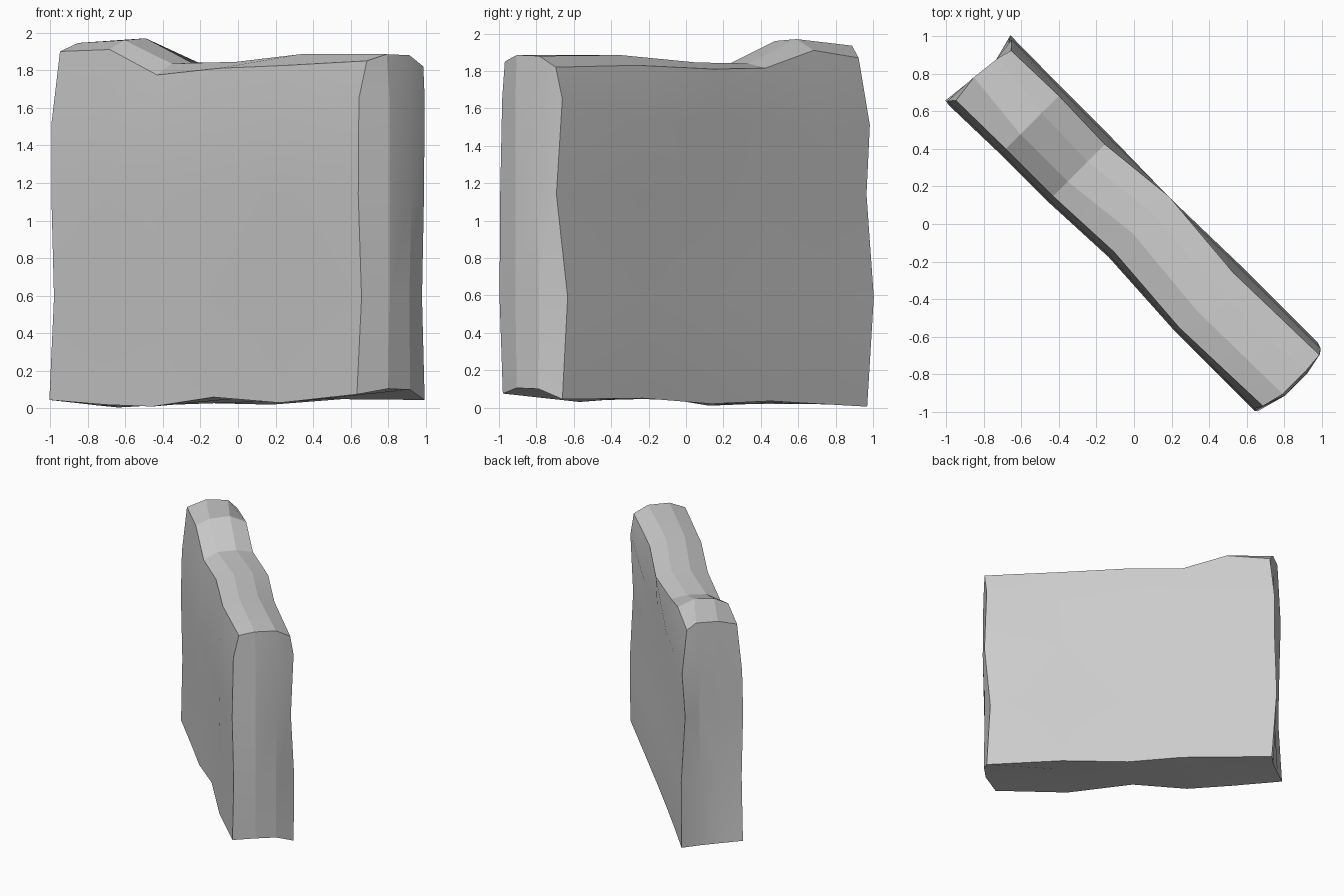
import bpy, bmesh, math

S = math.sqrt(0.5)

# Stations along the slab (u), columns through its thickness (v), rows in height (z)
STATIONS = [-1.155, -0.765, -0.41, 0.03, 0.56, 1.17]
BASE_V = [-0.24, -0.075, 0.09, 0.235]
TOP_V = [[-0.205, -0.05, 0.12, 0.19],
         [-0.20, -0.09, 0.07, 0.20],
         [-0.20, -0.09, 0.06, 0.19],
         [-0.18, -0.04, 0.11, 0.235],
         [-0.22, -0.09, 0.06, 0.19],
         [-0.20, -0.08, 0.09, 0.205]]
TOP_Z = [[1.90, 1.945, 1.935, 1.87],
         [1.91, 1.96, 1.97, 1.91],
         [1.775, 1.835, 1.84, 1.815],
         [1.81, 1.845, 1.845, 1.81],
         [1.825, 1.885, 1.885, 1.83],
         [1.85, 1.885, 1.88, 1.82]]
BOTTOM_Z = [[0.045, 0.03, 0.015, 0.005],
            [0.02, 0.02, 0.02, 0.02],
            [0.01, 0.02, 0.03, 0.035],
            [0.06, 0.05, 0.035, 0.02],
            [0.03, 0.04, 0.05, 0.05],
            [0.075, 0.105, 0.10, 0.045]]
ROW_Z = [0, 0.59, 1.14, 1.54]
# Uneven wear of the ends (u shift) and the two broad faces (v shift) per row
LEFT_U = [[-0.02, 0.0, 0.02, 0.02], [0.01, 0.03, 0.02, -0.02],
          [0.0, 0.02, 0.03, 0.0], [-0.01, 0.01, 0.02, 0.0],
          [0.02, 0.0, 0.02, 0.04]]
RIGHT_U = [[-0.03, 0.035, 0.035, 0.0], [0.0, 0.045, 0.03, -0.03],
           [-0.015, 0.045, 0.045, 0.02], [-0.02, 0.045, 0.04, 0.0],
           [0.0, 0.03, 0.03, 0.02]]
FRONT_V = [-0.005, 0.0, -0.01, 0.0]
BACK_V = [0.0, 0.01, -0.025, 0.0]
WAIST = [0, 0.01, 0.01, 0.03, 0.0, 0]


def point(i, j, k):
    """World position of lattice point: station i, thickness j, row k."""
    u = STATIONS[i]
    if i == 0:
        u += LEFT_U[k][j]
    elif i == 5:
        u += RIGHT_U[k][j]
    if k == 4:
        v, z = TOP_V[i][j], TOP_Z[i][j]
    else:
        v = BASE_V[j]
        if j == 0:
            v += FRONT_V[k] + WAIST[i]
        elif j == 3:
            v += BACK_V[k] - WAIST[i] * 0.4
        z = BOTTOM_Z[i][j] if k == 0 else ROW_Z[k]
        if k == 3:
            z += 0.11 if i == 5 else (-0.03 if i < 2 else 0)
    return ((u + v) * S, (v - u) * S, z)


bm = bmesh.new()
cache = {}


def vert(c):
    if c not in cache:
        cache[c] = bm.verts.new(point(*c))
    return cache[c]


def sheet(n, m, place):
    """Quad grid of n by m cells."""
    for a in range(n):
        for b in range(m):
            corners = [(a, b), (a + 1, b), (a + 1, b + 1), (a, b + 1)]
            bm.faces.new([vert(place(*c)) for c in corners])


# Broad faces, then top and bottom, then the narrow ends
for j in (0, 3):
    sheet(5, 4, lambda a, b: (a, j, b))
for k in (0, 4):
    sheet(5, 3, lambda a, b: (a, b, k))
for i in (0, 5):
    sheet(3, 4, lambda a, b: (i, a, b))
bmesh.ops.recalc_face_normals(bm, faces=bm.faces)

mesh = bpy.data.meshes.new("stone_slab")
bm.to_mesh(mesh)
bm.free()
slab = bpy.data.objects.new("stone_slab", mesh)
bpy.context.collection.objects.link(slab)

stone = bpy.data.materials.new("light_grey_stone")
stone.diffuse_color = (0.6, 0.6, 0.6, 1)
mesh.materials.append(stone)

# Soft faces with crisp worn edges
bpy.context.view_layer.objects.active = slab
slab.select_set(True)
bpy.ops.object.shade_smooth_by_angle(angle=math.radians(14))
